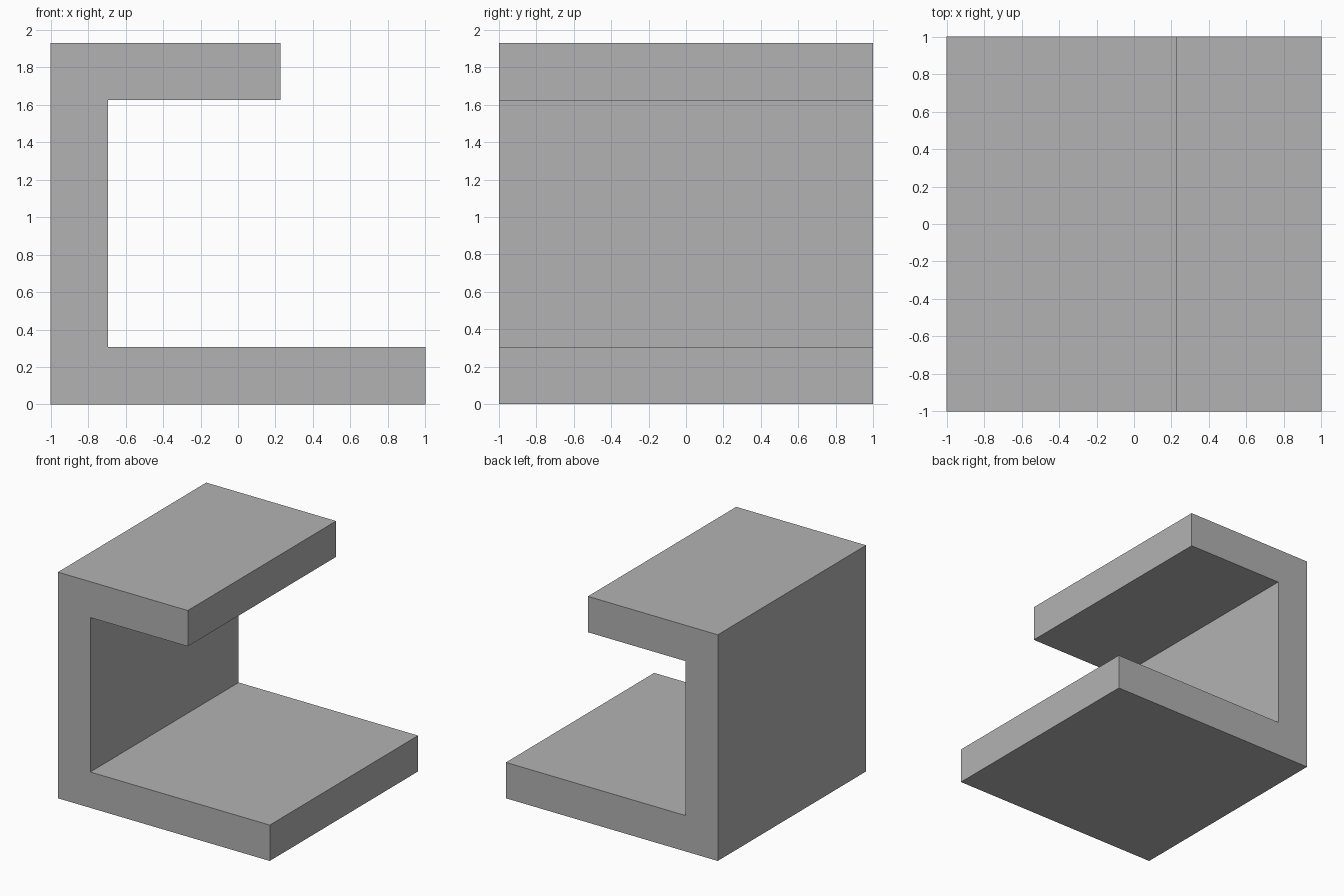
import bpy
import bmesh

cube = bpy.data.objects.get("Cube")
if cube:
    bpy.data.objects.remove(cube, do_unlink=True)

# Plain grey material
GREY = (0.448, 0.448, 0.448, 1.0)
grey = bpy.data.materials.new("grey")
grey.use_nodes = True
grey.diffuse_color = GREY
grey.node_tree.nodes["Principled BSDF"].inputs["Base Color"].default_value = GREY

# Main dimensions
thickness = 0.306
height = 1.93
half = 1.0
shelf_end = 0.226
wall = -half + thickness
shelf_under = height - thickness

# Side profile: base, upright wall and short top shelf
profile = [
    (-half, 0), (half, 0), (half, thickness), (wall, thickness),
    (wall, shelf_under), (shelf_end, shelf_under),
    (shelf_end, height), (-half, height),
]

# Extrude the profile from front to back
bm = bmesh.new()
front = bm.faces.new([bm.verts.new((x, -half, z)) for x, z in profile])
result = bmesh.ops.extrude_face_region(bm, geom=[front], use_keep_orig=True)
back_verts = [g for g in result["geom"] if isinstance(g, bmesh.types.BMVert)]
bmesh.ops.translate(bm, verts=back_verts, vec=(0, 2 * half, 0))
bmesh.ops.recalc_face_normals(bm, faces=bm.faces)

mesh = bpy.data.meshes.new("c_shaped_bracket")
bm.to_mesh(mesh)
bm.free()
mesh.materials.append(grey)
bracket = bpy.data.objects.new("c_shaped_bracket", mesh)
bpy.context.collection.objects.link(bracket)
